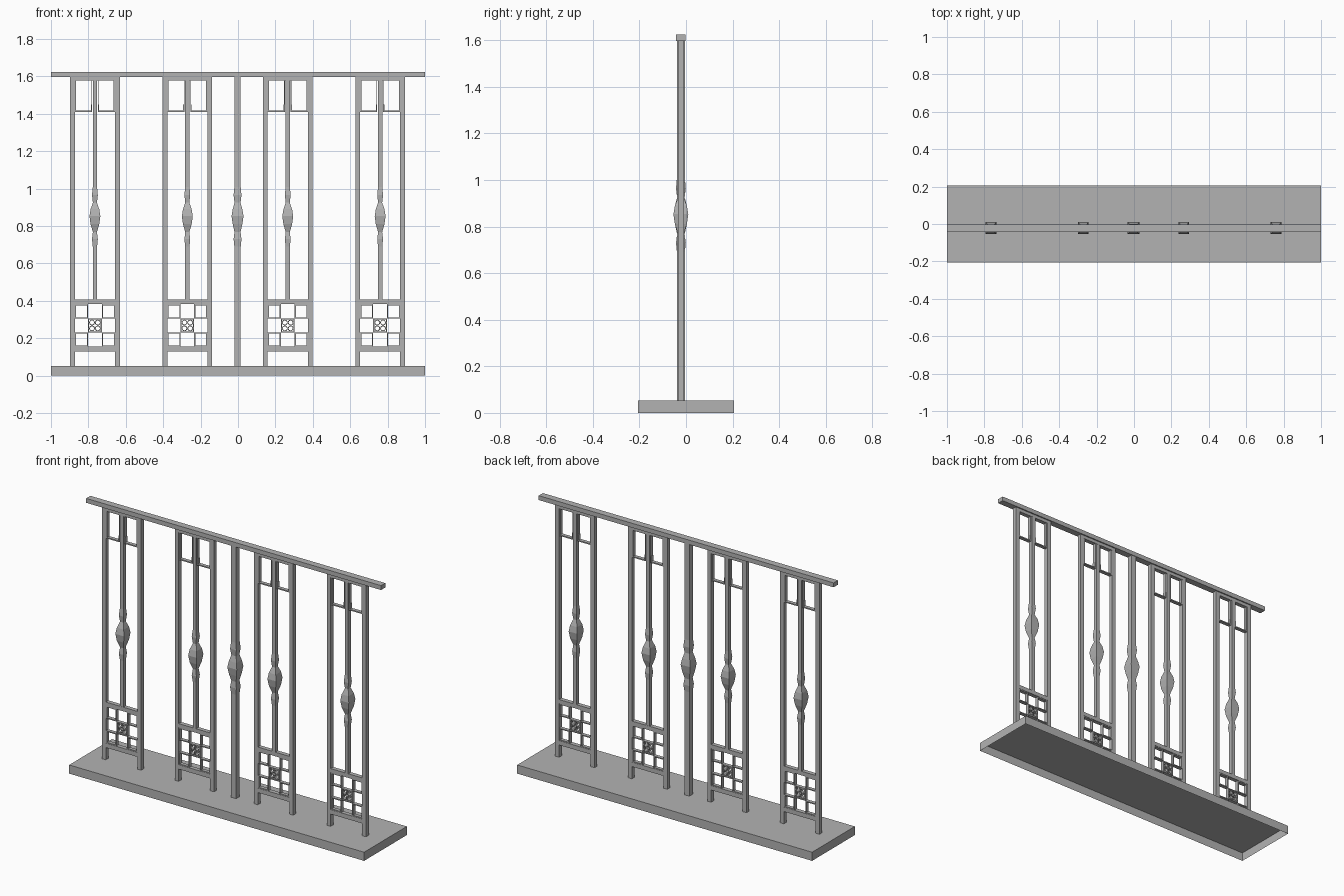
import bpy, bmesh, math

old = bpy.data.objects.get("Cube")
if old:
    bpy.data.objects.remove(old, do_unlink=True)

metal = bpy.data.materials.new("grey_metal")
metal.use_nodes = True
GREY = (0.45, 0.45, 0.45, 1)
metal.diffuse_color = GREY
metal.node_tree.nodes["Principled BSDF"].inputs["Base Color"].default_value = GREY

YC = -0.022      # centre plane of the ironwork
SHIFT = -0.0025  # sideways offset of the ironwork
BASE_TOP, RAIL_BOTTOM = 0.053, 1.597
POST = 0.026


def finish(name, bm):
    bmesh.ops.recalc_face_normals(bm, faces=bm.faces)
    mesh = bpy.data.meshes.new(name)
    bm.to_mesh(mesh)
    bm.free()
    mesh.materials.append(metal)
    obj = bpy.data.objects.new(name, mesh)
    bpy.context.scene.collection.objects.link(obj)
    return obj


def add_box(bm, x0, x1, z0, z1, depth=POST, y=YC):
    verts = bmesh.ops.create_cube(bm, size=1)["verts"]
    for v in verts:
        v.co = ((x0 + x1) / 2 + v.co.x * (x1 - x0), y + v.co.y * depth,
                (z0 + z1) / 2 + v.co.z * (z1 - z0))
    return verts


def add_frame(bm, x0, x1, z0, z1, t, depth):
    add_box(bm, x0, x1, z0, z0 + t, depth)
    add_box(bm, x0, x1, z1 - t, z1, depth)
    add_box(bm, x0, x0 + t, z0 + t, z1 - t, depth)
    add_box(bm, x1 - t, x1, z0 + t, z1 - t, depth)


def add_ring(bm, x, z, outer, inner, depth, sides=12):
    loops = []
    for r, y in ((outer, -1), (outer, 1), (inner, 1), (inner, -1)):
        loops.append([bm.verts.new((x + r * math.cos(a), YC + y * depth / 2, z + r * math.sin(a)))
                      for a in (2 * math.pi * i / sides for i in range(sides))])
    for k in range(4):
        a, b = loops[k], loops[(k + 1) % 4]
        for i in range(sides):
            j = (i + 1) % sides
            bm.faces.new((a[i], a[j], b[j], b[i]))


def baluster(name, x, z0, z1, shaft, bulb):
    # square bar swelling into a large bulb between two small ones
    knob, neck = shaft + 0.004, shaft * 0.95
    stations = [(z0, shaft), (0.69, shaft), (0.73, knob), (0.768, neck), (0.81, bulb * 0.8),
                (0.853, bulb), (0.89, bulb * 0.8), (0.925, neck), (0.965, knob),
                (1.008, shaft), (z1, shaft)]
    bm = bmesh.new()
    rings = []
    for z, h in stations:
        d = max(h, 0.032 * h / bulb)
        rings.append([bm.verts.new((x + sx * h, YC + sy * d, z))
                      for sx, sy in ((-1, -1), (1, -1), (1, 1), (-1, 1))])
    for a, b in zip(rings, rings[1:]):
        for i in range(4):
            j = (i + 1) % 4
            bm.faces.new((a[i], a[j], b[j], b[i]))
    bm.faces.new(rings[0])
    bm.faces.new(rings[-1])
    finish(name, bm)


# Base: shallow tray, open underneath
bm = bmesh.new()
add_box(bm, -1, 1, 0, BASE_TOP, 0.414, 0)
bottom = [f for f in bm.faces if f.calc_center_median().z < 0.001]
bmesh.ops.delete(bm, geom=bottom, context='FACES_ONLY')
finish("base", bm)

# Handrail
bm = bmesh.new()
add_box(bm, -1, 1, RAIL_BOTTOM, 1.624, 0.041)
finish("handrail", bm)

# Centre baluster
baluster("centre_baluster", SHIFT, BASE_TOP, RAIL_BOTTOM, 0.017, 0.032)

OUT, IN = 0.133, 0.107   # half widths of a panel, outside and inside the posts
for n, cx in enumerate((-0.7625, -0.2685, 0.2685, 0.7625), 1):
    cx += SHIFT
    # Posts and cross bars
    bm = bmesh.new()
    for s in (-1, 1):
        mid = cx + s * (OUT + IN) / 2
        add_box(bm, mid - POST / 2, mid + POST / 2, BASE_TOP, RAIL_BOTTOM)
    for z0, z1 in ((0.128, 0.155), (0.382, 0.407), (1.577, RAIL_BOTTOM)):
        add_box(bm, cx - IN, cx + IN, z0, z1)
    finish(f"panel_frame_{n}", bm)

    baluster(f"panel_baluster_{n}", cx, 0.407, 1.577, 0.0115, 0.029)

    # Square hooks under the top bar
    bm = bmesh.new()
    for s in (-1, 1):
        def bar(a, b, z0, z1):
            xs = sorted((cx + s * a, cx + s * b))
            add_box(bm, xs[0], xs[1], z0, z1, 0.022)
        bar(IN - 0.007, IN, 1.41, 1.577)
        bar(0.016, IN - 0.007, 1.41, 1.417)
        bar(0.016, 0.022, 1.417, 1.45)
        bar(0.016, 0.019, 1.45, 1.577)
    finish(f"top_hooks_{n}", bm)

    # Lower grille: corner squares around a centre square
    bm = bmesh.new()
    zc, half, cell = 0.2685, 0.1135, 0.037
    for sx in (-1, 1):
        for sz in (-1, 1):
            xs = sorted((cx + sx * cell, cx + sx * IN))
            zs = sorted((zc + sz * cell, zc + sz * half))
            add_frame(bm, xs[0], xs[1], zs[0], zs[1], 0.006, 0.022)
    add_frame(bm, cx - cell, cx + cell, zc - cell, zc + cell, 0.006, 0.022)
    finish(f"grille_{n}", bm)

    # Rosette of four rings in the centre square
    bm = bmesh.new()
    for sx in (-1, 1):
        for sz in (-1, 1):
            add_ring(bm, cx + sx * 0.0155, zc + sz * 0.0155, 0.0155, 0.011, 0.018)
    finish(f"rosette_{n}", bm)
